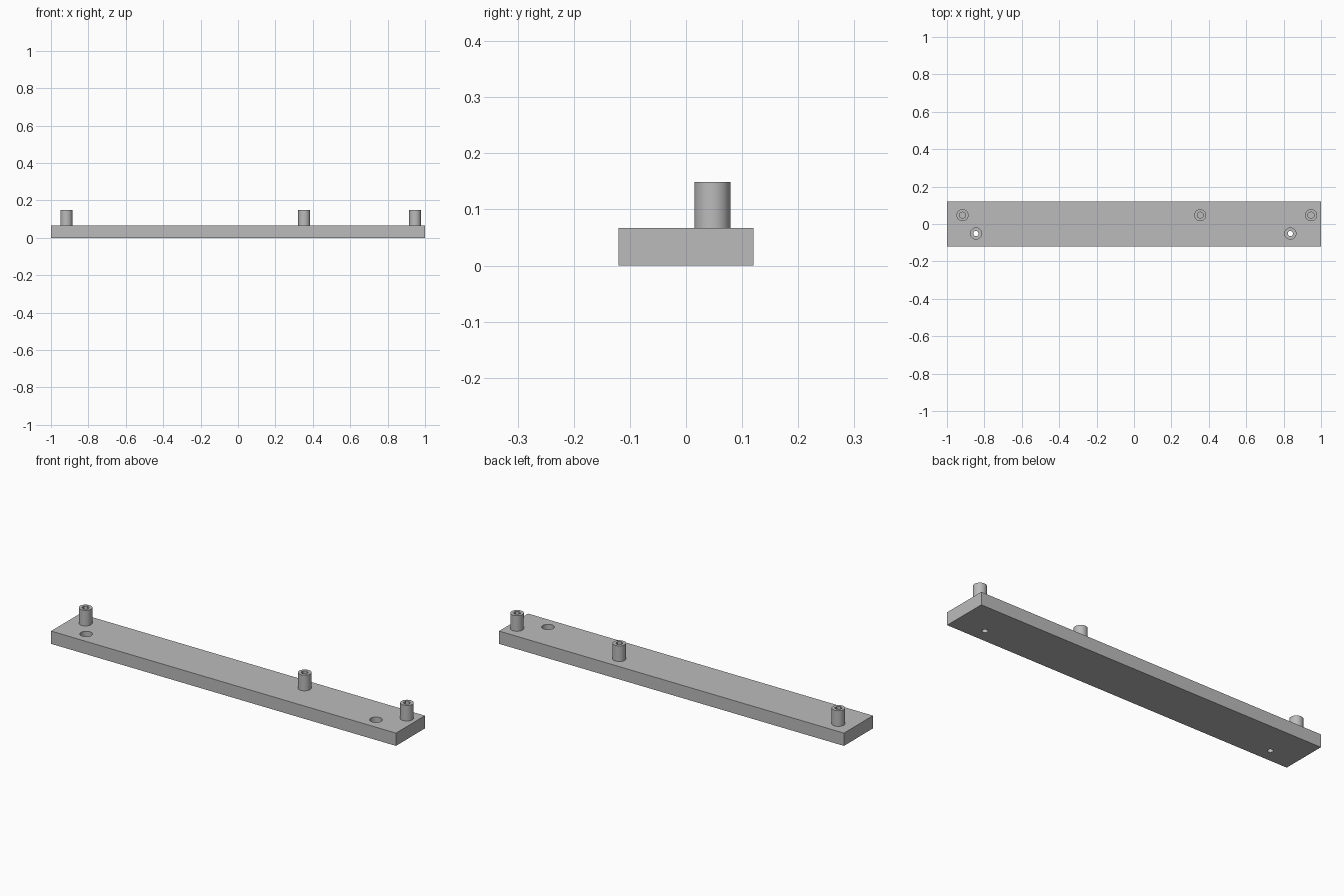
import bpy
import math

if "Cube" in bpy.data.objects:
    bpy.data.objects.remove(bpy.data.objects["Cube"], do_unlink=True)

PLATE_TOP, POST_TOP = 0.067, 0.149
POST_X, POST_Y, POST_R, BORE_R = (-0.917, 0.354, 0.947), 0.047, 0.032, 0.018
SCREW_X, SCREW_Y, HEAD_R, SHANK_R = (-0.845, 0.836), -0.051, 0.03, 0.014

grey = bpy.data.materials.new("plain grey")
grey.use_nodes = True
grey.diffuse_color = (0.5, 0.5, 0.5, 1)
grey.node_tree.nodes["Principled BSDF"].inputs["Base Color"].default_value = (0.5, 0.5, 0.5, 1)


def cylinder(name, x, y, z0, z1, radius, sides=48):
    bpy.ops.mesh.primitive_cylinder_add(vertices=sides, radius=radius, depth=z1 - z0,
                                        location=(x, y, (z0 + z1) / 2))
    obj = bpy.context.object
    obj.name = name
    obj.data.materials.append(grey)
    return obj


def cut(target, cutter):
    mod = target.modifiers.new("cut", "BOOLEAN")
    mod.operation, mod.solver, mod.object = "DIFFERENCE", "EXACT", cutter
    bpy.context.view_layer.objects.active = target
    bpy.ops.object.modifier_apply(modifier=mod.name)
    bpy.data.objects.remove(cutter, do_unlink=True)


def smooth(obj):
    bpy.ops.object.select_all(action="DESELECT")
    obj.select_set(True)
    bpy.context.view_layer.objects.active = obj
    bpy.ops.object.shade_smooth_by_angle(angle=math.radians(30))


# Long flat base plate
bpy.ops.mesh.primitive_cube_add(size=1, location=(0, 0, PLATE_TOP / 2))
plate = bpy.context.object
plate.name = "base_plate"
plate.scale = (2, 0.24, PLATE_TOP)
bpy.ops.object.transform_apply(location=True, rotation=False, scale=True)
plate.data.materials.append(grey)

# Counterbored screw holes through the plate
for x in SCREW_X:
    cut(plate, cylinder("shank_cutter", x, SCREW_Y, -0.05, 0.1, SHANK_R))
    cut(plate, cylinder("head_cutter", x, SCREW_Y, 0.033, 0.1, HEAD_R))
smooth(plate)

# Hollow standoff posts with blind bores
for side, x in zip(("right", "middle", "left"), POST_X):
    post = cylinder(side + "_post", x, POST_Y, 0.06, POST_TOP, POST_R)
    cut(post, cylinder("bore_cutter", x, POST_Y, 0.07, 0.2, BORE_R, 6))
    smooth(post)
